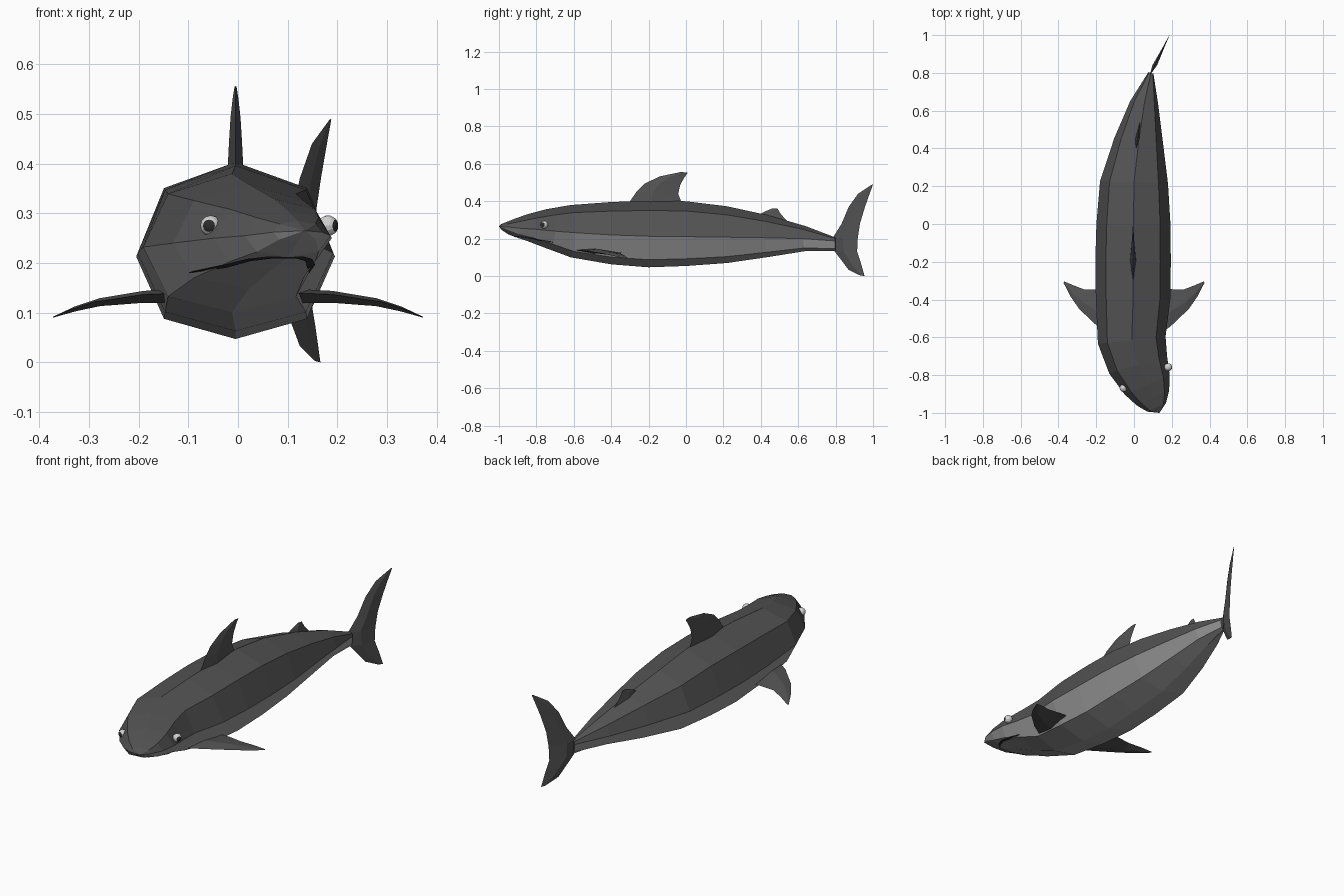
import bpy, bmesh, math
from mathutils import Vector

if "Cube" in bpy.data.objects:
    bpy.data.objects.remove(bpy.data.objects["Cube"])


def material(name, r, g, b):
    m = bpy.data.materials.new(name)
    m.diffuse_color = (r, g, b, 1)
    m.use_nodes = True
    m.node_tree.nodes["Principled BSDF"].inputs["Base Color"].default_value = m.diffuse_color
    return m


BACK = material("dark grey skin", 0.085, 0.085, 0.085)
BELLY = material("pale grey belly", 0.33, 0.33, 0.33)
WHITE = material("eye white", 0.65, 0.65, 0.65)
BLACK = material("black", 0.025, 0.025, 0.025)


def finish(name, bm, mats):
    bmesh.ops.recalc_face_normals(bm, faces=bm.faces)
    me = bpy.data.meshes.new(name)
    bm.to_mesh(me)
    bm.free()
    for m in mats:
        me.materials.append(m)
    ob = bpy.data.objects.new(name, me)
    bpy.context.collection.objects.link(ob)
    return ob


# Body stations, nose to tail: centre x, centre y, turn in degrees,
# half width, top z, widest z, bottom z
STATIONS = [
    (0.12, -0.97, 25, 0.055, 0.285, 0.262, 0.243),
    (0.10, -0.92, 25, 0.095, 0.305, 0.255, 0.212),
    (0.07, -0.85, 24, 0.130, 0.330, 0.250, 0.188),
    (0.022, -0.745, 17, 0.160, 0.358, 0.240, 0.148),
    (-0.012, -0.615, 6, 0.180, 0.380, 0.232, 0.100),
    (-0.005, -0.40, 0, 0.197, 0.396, 0.220, 0.063),
    (-0.005, -0.20, 0, 0.200, 0.403, 0.213, 0.047),
    (-0.003, 0.0, 0, 0.196, 0.400, 0.211, 0.054),
    (0.0, 0.22, -2, 0.180, 0.373, 0.208, 0.070),
    (0.025, 0.44, -7, 0.130, 0.325, 0.205, 0.102),
    (0.055, 0.64, -10, 0.075, 0.267, 0.200, 0.134),
    (0.09, 0.80, -20, 0.014, 0.206, 0.188, 0.134),
]
# Half of the eight-sided section: side fraction, height fraction
ARC = [(0, 1), (0.72, 0.725), (1, 0), (0.72, -0.755), (0, -1)]


def on_body(s, u, v):
    """Point at station s (may be fractional), side fraction u, height fraction v."""
    i = min(int(s), len(STATIONS) - 2)
    cx, cy, a, w, zt, zm, zb = (p + (q - p) * (s - i)
                                for p, q in zip(STATIONS[i], STATIONS[i + 1]))
    a = math.radians(a)
    z = zm + v * ((zt - zm) if v > 0 else (zm - zb))
    return Vector((cx + u * w * math.cos(a), cy + u * w * math.sin(a), z))


# Body: loft of eight-sided sections, pale below the widest line
bm = bmesh.new()
loop = ARC + [(-u, v) for u, v in ARC[3:0:-1]]
rings = [[bm.verts.new(on_body(s, u, v)) for u, v in loop] for s in range(len(STATIONS))]
tip = bm.verts.new((0.135, -1.0, 0.265))
for k in range(8):
    n = (k + 1) % 8
    mat = 1 if 2 <= k <= 5 else 0
    bm.faces.new((tip, rings[0][k], rings[0][n])).material_index = mat
    for a, b in zip(rings, rings[1:]):
        bm.faces.new((a[k], a[n], b[n], b[k])).material_index = mat
bm.faces.new(rings[-1])
finish("body", bm, [BACK, BELLY])


def fin(name, rows, place):
    """Diamond-section fin; rows are (lead point, trail point, half thickness)."""
    bm = bmesh.new()
    rs = []
    for lead, trail, t in rows:
        mid = [l + (r - l) * 0.4 for l, r in zip(lead, trail)]
        rs.append([bm.verts.new(place(*p)) for p in
                   ((*lead, 0), (*mid, t), (*trail, 0), (*mid, -t))])
    for a, b in zip(rs, rs[1:]):
        for k in range(4):
            bm.faces.new((a[k], a[(k + 1) % 4], b[(k + 1) % 4], b[k]))
    bm.faces.new(rs[0])
    bm.faces.new(rs[-1])
    return finish(name, bm, [BACK])


# Upright fins: rows in (y, z)
fin("dorsal_fin", [((-0.31, 0.385), (-0.02, 0.385), 0.016),
                   ((-0.265, 0.45), (-0.042, 0.44), 0.013),
                   ((-0.22, 0.495), (-0.03, 0.49), 0.010),
                   ((-0.14, 0.533), (-0.01, 0.525), 0.006),
                   ((-0.03, 0.556), (0.01, 0.554), 0.002)],
    lambda y, z, t: (-0.005 + t, y, z))
fin("rear_dorsal_fin", [((0.38, 0.32), (0.55, 0.285), 0.012),
                        ((0.42, 0.345), (0.508, 0.33), 0.008),
                        ((0.46, 0.361), (0.49, 0.360), 0.003)],
    lambda y, z, t: (0.018 + 0.15 * (y - 0.45) + t, y, z))
fin("tail_fin", [((0.93, 0.004), (0.955, 0.0), 0.002),
                 ((0.87, 0.033), (0.935, 0.07), 0.006),
                 ((0.795, 0.132), (0.915, 0.13), 0.012),
                 ((0.785, 0.205), (0.918, 0.20), 0.012),
                 ((0.832, 0.28), (0.93, 0.28), 0.010),
                 ((0.87, 0.37), (0.957, 0.37), 0.007),
                 ((0.92, 0.44), (0.978, 0.43), 0.004),
                 ((0.99, 0.487), (1.0, 0.49), 0.001)],
    lambda y, z, t: (0.09 + 0.49 * (y - 0.8) + t, y, z))

# Side fins: rows in (x, y), drooping towards the tip
for side, name in ((1, "right_side_fin"), (-1, "left_side_fin")):
    fin(name, [((0.12, -0.59), (0.12, -0.345), 0.014),
               ((0.19, -0.545), (0.19, -0.345), 0.012),
               ((0.29, -0.45), (0.26, -0.348), 0.008),
               ((0.335, -0.385), (0.32, -0.325), 0.005),
               ((0.373, -0.312), (0.37, -0.304), 0.001)],
        lambda x, y, t: (side * x, y,
                         0.131 - 0.95 * max(0, x - 0.19) ** 2 - 0.06 * (y + 0.45) + t))

# Mouth: thin dark strip following the underside of the snout
half = [(2.95, 0.83, 0), (2.2, 1.0, 0.14), (1.6, 1.15, 0.16), (1.15, 1.5, 0.16), (1.0, 2.0, 0)]


def mouth_point(s, f, side):
    i = min(int(f), 1)
    (u0, v0), (u1, v1) = ARC[2 + i], ARC[3 + i]
    u, v = u0 + (u1 - u0) * (f - i), v0 + (v1 - v0) * (f - i)
    return on_body(s, side * u * 1.035, v * 1.04)


bm = bmesh.new()
for side in (1, -1):
    pairs = [(bm.verts.new(mouth_point(s - 0.05, f, side)),
              bm.verts.new(mouth_point(s + 0.06, f + d, side))) for s, f, d in half]
    for (a, b), (c, d) in zip(pairs, pairs[1:]):
        bm.faces.new((a, b, d, c))
finish("mouth", bm, [BLACK])

# Eyes: small balls with a dark cap looking outward and forward
for name, at, look in (("left_eye", (-0.055, -0.868, 0.275), (-0.2, -0.97, 0)),
                       ("right_eye", (0.181, -0.758, 0.275), (0.88, -0.47, 0))):
    bm = bmesh.new()
    bmesh.ops.create_uvsphere(bm, u_segments=12, v_segments=10, radius=0.021)
    for f in bm.faces:
        if f.calc_center_median().z > 0.0155:
            f.material_index = 1
    ob = finish(name, bm, [WHITE, BLACK])
    ob.location = at
    ob.rotation_euler = Vector(look).to_track_quat('Z', 'Y').to_euler()
